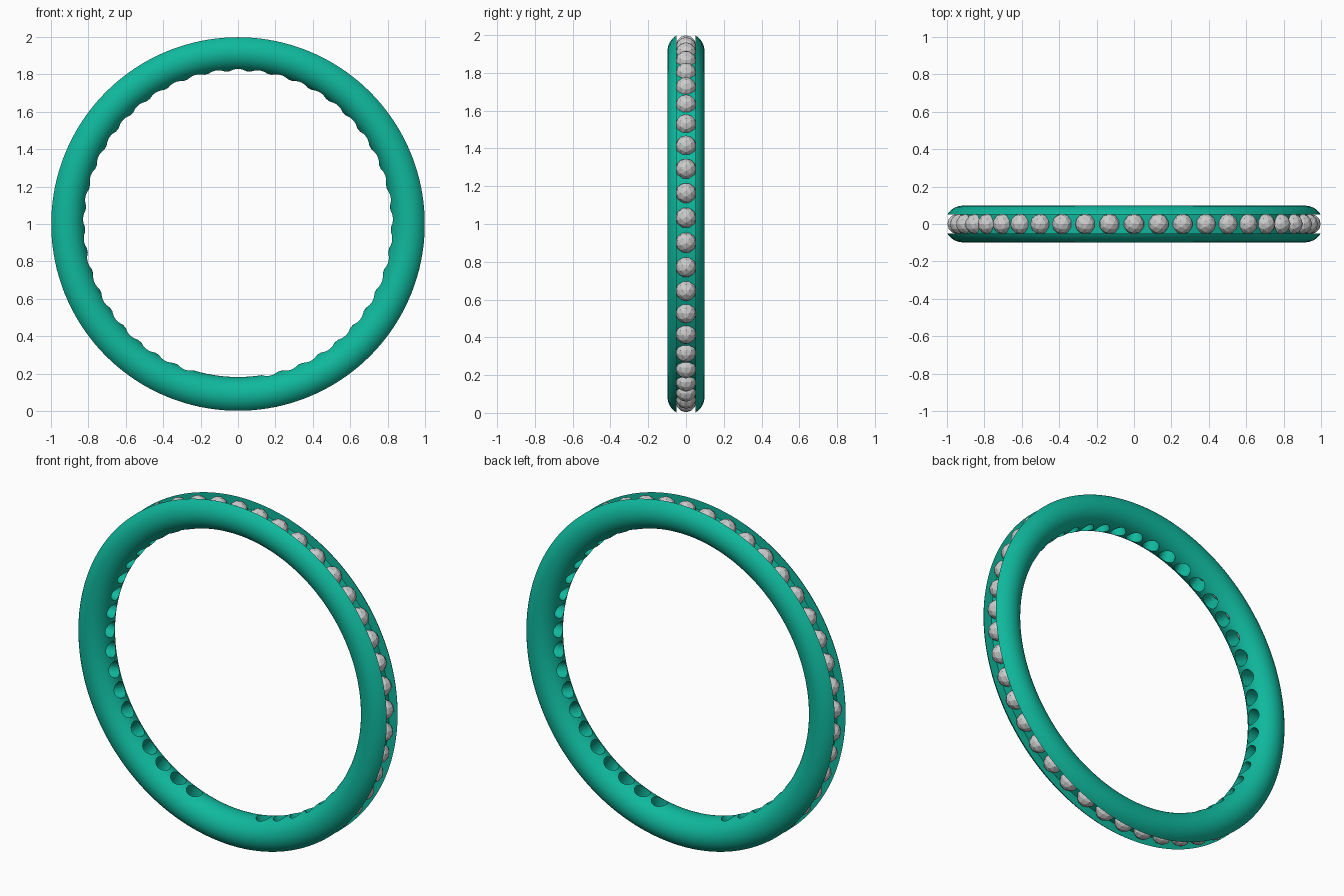
import bpy, bmesh, math
from mathutils import Matrix, Vector

if "Cube" in bpy.data.objects:
    bpy.data.objects.remove(bpy.data.objects["Cube"])

N = 45                      # stone seats around the band
CENTRE = Vector((0, 0, 1))
MID, SY, SR = 0.915, 0.098, 0.097   # band section: mid radius, half width, half height
GROOVE, FLOOR = 0.05, 0.945         # channel half width, floor radius


def seat(i, radius):
    """Transform placing local +z outward at seat i, counted from the top."""
    a = 2 * math.pi * i / N
    return (Matrix.Translation(CENTRE) @ Matrix.Rotation(a, 4, 'Y')
            @ Matrix.Translation((0, 0, radius)))


def to_object(bm, name):
    bmesh.ops.recalc_face_normals(bm, faces=bm.faces)
    me = bpy.data.meshes.new(name)
    bm.to_mesh(me)
    bm.free()
    ob = bpy.data.objects.new(name, me)
    bpy.context.collection.objects.link(ob)
    return ob


# Band: oval section with a square channel in its outer side, revolved
start = math.asin(GROOVE / SY)
arc = 32
profile = [(-GROOVE, FLOOR), (GROOVE, FLOOR)]
for k in range(arc + 1):
    t = start + (2 * math.pi - 2 * start) * k / arc
    profile.append((SY * math.sin(t), MID + SR * math.cos(t)))
bm = bmesh.new()
steps = 180
rings = []
for s in range(steps):
    a = 2 * math.pi * s / steps
    rings.append([bm.verts.new((r * math.sin(a), y, 1 + r * math.cos(a)))
                  for y, r in profile])
n = len(profile)
for s in range(steps):
    p, q = rings[s], rings[(s + 1) % steps]
    for k in range(n):
        bm.faces.new((p[k], p[(k + 1) % n], q[(k + 1) % n], q[k]))
band = to_object(bm, "band")
mat = bpy.data.materials.new("teal_metal")
mat.diffuse_color = (0.005, 0.48, 0.34, 1)
mat.use_nodes = True
mat.node_tree.nodes["Principled BSDF"].inputs["Base Color"].default_value = mat.diffuse_color
band.data.materials.append(mat)

# Drilled holes behind the stones, left out of the lowest part of the band
bm = bmesh.new()
for i in range(N):
    if i not in (22, 23, 24):
        bmesh.ops.create_cone(bm, cap_ends=True, segments=20, radius1=0.045,
                              radius2=0.045, depth=0.19, matrix=seat(i, 0.87))
cutter = to_object(bm, "hole_cutter")
cutter.hide_render = True
mod = band.modifiers.new("holes", 'BOOLEAN')
mod.operation = 'DIFFERENCE'
mod.solver = 'EXACT'
mod.object = cutter
bpy.context.view_layer.objects.active = band
band.select_set(True)
bpy.ops.object.modifier_apply(modifier=mod.name)
bpy.data.objects.remove(cutter)
bpy.ops.object.shade_smooth_by_angle(angle=math.radians(35))

# Stones: faceted balls set flush in the channel
bm = bmesh.new()
for i in range(N):
    bmesh.ops.create_icosphere(bm, subdivisions=2, radius=0.055,
                               matrix=seat(i, 0.944))
stones = to_object(bm, "stones")
